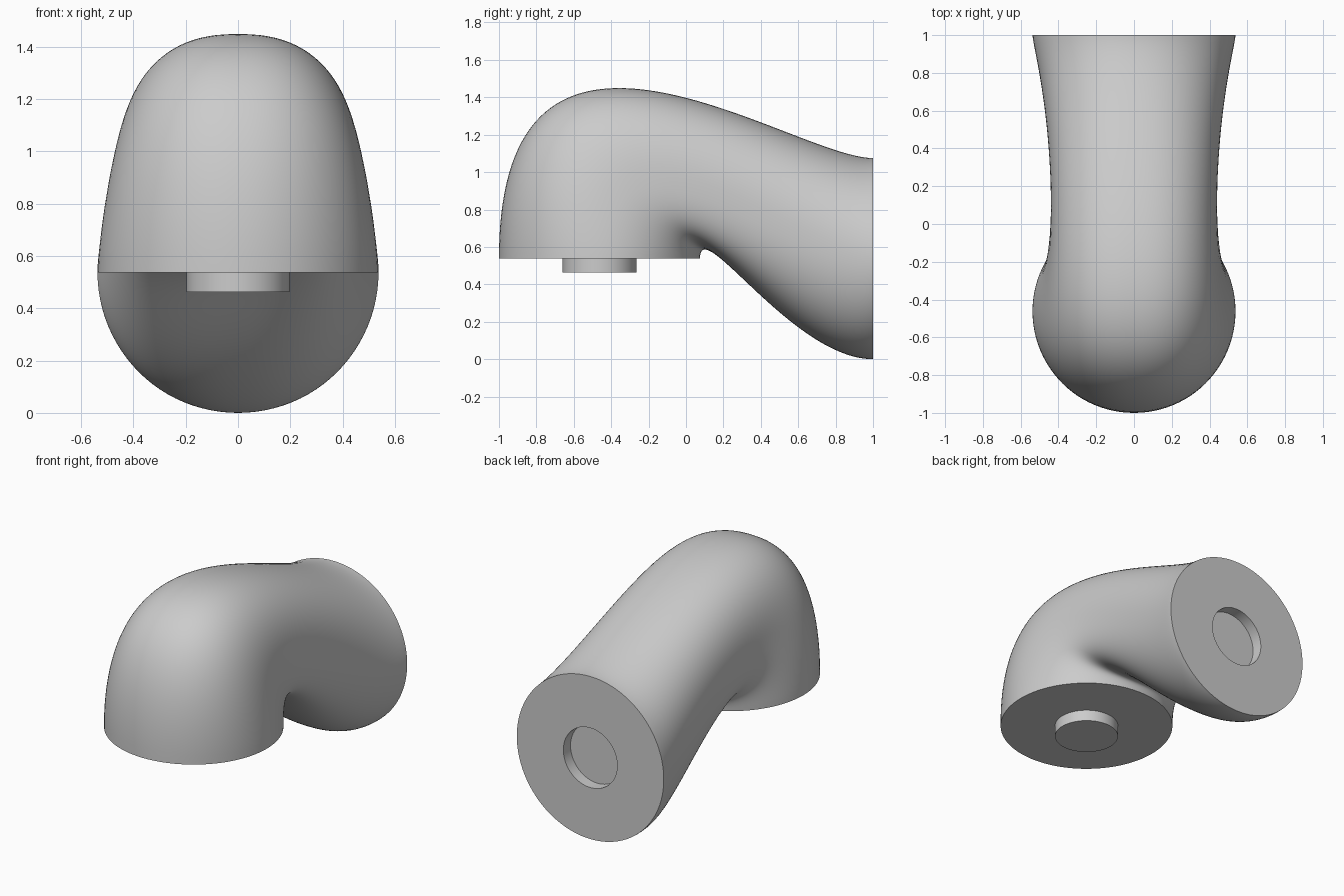
import bpy
import bmesh
from math import sin, cos, pi, copysign, radians
from mathutils import Vector

cube = bpy.data.objects.get("Cube")
if cube:
    bpy.data.objects.remove(cube, do_unlink=True)

SIDES, STEPS = 96, 72
R, HOLE, DEPTH = 0.5375, 0.197, 0.075

grey = bpy.data.materials.new("plain_grey")
grey.use_nodes = True
colour = (0.6, 0.6, 0.6, 1)
grey.diffuse_color = colour
grey.node_tree.nodes["Principled BSDF"].inputs["Base Color"].default_value = colour


def bezier(points, t):
    a, b, c, d = (Vector(p) for p in points)
    u = 1 - t
    return a * u**3 + 3 * b * u * u * t + 3 * c * u * t * t + d * t**3


def power(v, e):
    return copysign(abs(v) ** e, v)


def finish(bm, name):
    bmesh.ops.recalc_face_normals(bm, faces=bm.faces)
    mesh = bpy.data.meshes.new(name)
    bm.to_mesh(mesh)
    bm.free()
    obj = bpy.data.objects.new(name, mesh)
    bpy.context.collection.objects.link(obj)
    mesh.materials.append(grey)
    bpy.ops.object.select_all(action='DESELECT')
    obj.select_set(True)
    bpy.context.view_layer.objects.active = obj
    bpy.ops.object.shade_smooth_by_angle(angle=radians(35))


def bridge(bm, a, b):
    for i in range(len(a)):
        j = (i + 1) % len(a)
        bm.faces.new((a[i], a[j], b[j], b[i]))


# Outer and inner rails of the bend, in the side plane
outer = [(0, -1, R), (0, -1, 2.205), (0, 0.57, 2 * R), (0, 1, 2 * R)]
inner = [(0, 0.075, R), (0, 0.075, 0.785), (0, 0.57, 0), (0, 1, 0)]

# Bent body: rounded sections lofted between the rails, narrow in the middle
bm = bmesh.new()
rings = []
for s in range(STEPS + 1):
    t = s / STEPS
    o, i = bezier(outer, t), bezier(inner, t)
    mid, half = (o + i) / 2, (o - i) / 2
    pinch = 4 * t * (1 - t)
    width = R - 0.0975 * pinch**1.3
    e = 2 / (2 + 0.4 * pinch)
    ring = []
    for k in range(SIDES):
        a = 2 * pi * k / SIDES
        p = mid + half * power(cos(a), e)
        p.x = width * power(sin(a), e)
        ring.append(bm.verts.new(p))
    rings.append(ring)
for a, b in zip(rings, rings[1:]):
    bridge(bm, a, b)
bm.faces.new(rings[0])

# Flat back end with a round socket
socket = [[bm.verts.new((HOLE * sin(2 * pi * k / SIDES), y,
                         R + HOLE * cos(2 * pi * k / SIDES)))
           for k in range(SIDES)] for y in (1, 1 - DEPTH)]
bridge(bm, rings[-1], socket[0])
bridge(bm, socket[0], socket[1])
bm.faces.new(socket[1])
finish(bm, "bent_body")

# Round peg under the front end
bm = bmesh.new()
bmesh.ops.create_cone(bm, cap_ends=True, segments=64, radius1=HOLE,
                      radius2=HOLE, depth=DEPTH)
bmesh.ops.translate(bm, verts=bm.verts, vec=(0, -0.4625, R - DEPTH / 2))
finish(bm, "peg")
